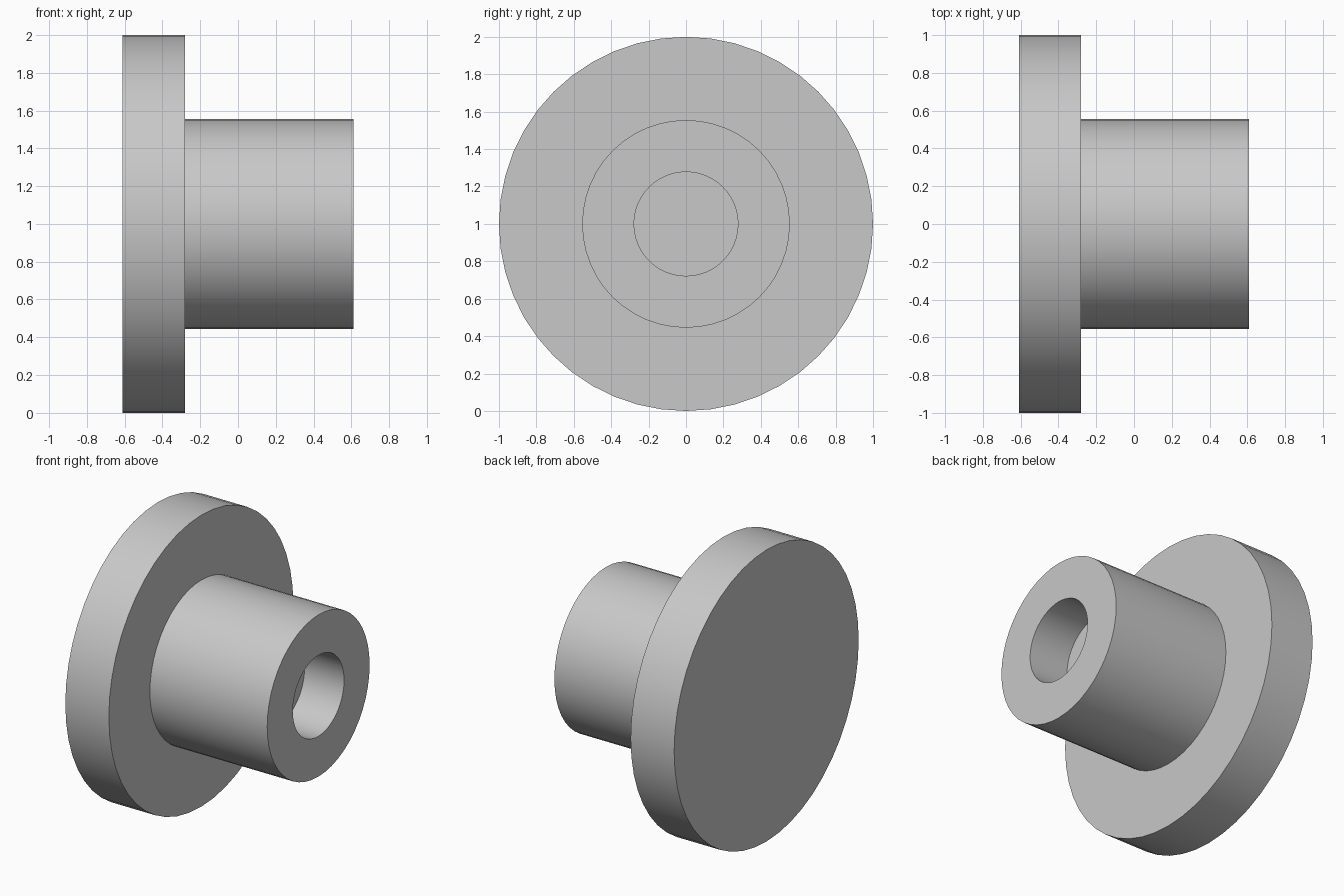
import bpy
import bmesh
import math
from mathutils import Vector

cube = bpy.data.objects.get("Cube")
if cube:
    bpy.data.objects.remove(cube, do_unlink=True)

SEGMENTS = 48
FLANGE_BACK, FLANGE_FRONT, BOSS_END = -0.61, -0.28, 0.61
FLANGE_R, BOSS_R, BORE_R = 1.0, 0.555, 0.278
BORE_DEPTH = 0.30

# Plain grey material
grey = bpy.data.materials.new("plain grey")
grey.use_nodes = True
colour = (0.58, 0.58, 0.58, 1.0)
grey.diffuse_color = colour
grey.node_tree.nodes["Principled BSDF"].inputs["Base Color"].default_value = colour

# Half section as (x, radius): flange, boss, blind bore
bore_floor = BOSS_END - BORE_DEPTH
profile = [
    (FLANGE_BACK, 0), (FLANGE_BACK, FLANGE_R),
    (FLANGE_FRONT, FLANGE_R), (FLANGE_FRONT, BOSS_R),
    (BOSS_END, BOSS_R), (BOSS_END, BORE_R),
    (bore_floor, BORE_R), (bore_floor, 0),
]

# Revolve the section about the x axis
bm = bmesh.new()
verts = [bm.verts.new((x, 0, r)) for x, r in profile]
edges = [bm.edges.new(pair) for pair in zip(verts, verts[1:])]
bmesh.ops.spin(bm, geom=verts + edges, cent=Vector(), axis=Vector((1, 0, 0)),
               angle=math.tau, steps=SEGMENTS, use_duplicate=False)
bmesh.ops.remove_doubles(bm, verts=bm.verts[:], dist=0.0005)
bmesh.ops.recalc_face_normals(bm, faces=bm.faces[:])

mesh = bpy.data.meshes.new("flanged_bushing")
bm.to_mesh(mesh)
bm.free()
mesh.materials.append(grey)

bushing = bpy.data.objects.new("flanged_bushing", mesh)
bushing.location.z = FLANGE_R
bpy.context.collection.objects.link(bushing)

# Smooth round walls, sharp rims
bpy.ops.object.select_all(action="DESELECT")
bushing.select_set(True)
bpy.context.view_layer.objects.active = bushing
bpy.ops.object.shade_smooth_by_angle(angle=math.radians(30))
